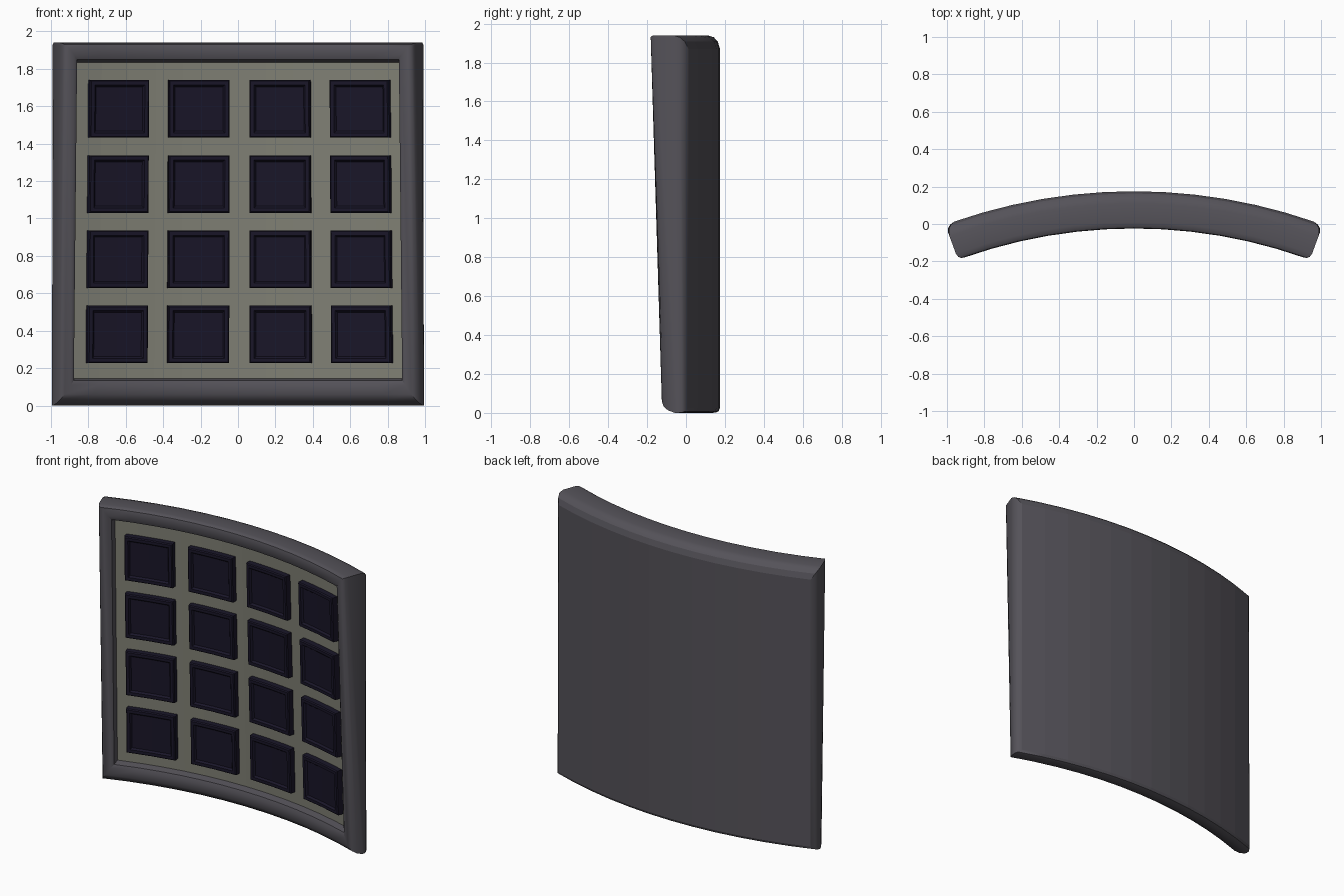
import bpy, math

if "Cube" in bpy.data.objects:
    bpy.data.objects.remove(bpy.data.objects["Cube"])

R, CY, H = 2.93, 0.175 - 2.93, 1.94   # back radius, arc centre, height
U = 1.030                             # half arc length along the back


def material(name, rgb):
    m = bpy.data.materials.new(name)
    m.diffuse_color = (*rgb, 1)
    m.use_nodes = True
    m.node_tree.nodes["Principled BSDF"].inputs["Base Color"].default_value = m.diffuse_color
    return m


def bend(u, d, z):
    """Wrap a flat point (arc length, depth from back, height) round the curve."""
    a, r = u / R, R - d
    return (r * math.sin(a), CY + r * math.cos(a), z)


def build(name, loops, n, mat, back=False, front=False):
    """Skin rectangular loops (u0, u1, z0, z1, depth_low, depth_high), back to front."""
    verts, faces, m = [], [], 2 * n + 2
    for u0, u1, z0, z1, d0, d1 in loops:
        us = [u0 + (u1 - u0) * i / n for i in range(n + 1)]
        verts += [bend(u, d0, z0) for u in us] + [bend(u, d1, z1) for u in reversed(us)]
    for k in range(len(loops) - 1):
        a, b = k * m, (k + 1) * m
        for i in range(m):
            j = (i + 1) % m
            faces.append((a + i, a + j, b + j, b + i))
    e = (len(loops) - 1) * m
    for i in range(n):
        quad = (i, i + 1, m - 2 - i, m - 1 - i)
        if back:
            faces.append(quad[::-1])
        if front:
            faces.append(tuple(e + v for v in quad))
    mesh = bpy.data.meshes.new(name)
    mesh.from_pydata(verts, [], faces)
    mesh.materials.append(mat)
    ob = bpy.data.objects.new(name, mesh)
    bpy.context.collection.objects.link(ob)
    return ob


def panel_depth(z):
    return 0.08 + 0.06 * z / H


frame_mat = material("frame_grey", (0.09, 0.085, 0.1))
panel_mat = material("panel_grey", (0.22, 0.22, 0.18))
key_mat = material("key_dark", (0.01, 0.008, 0.022))

# Curved shell with rounded rim: inset, low z, high z, depth low, depth high
rim = [
    (0.050, 0.025, 1.870, 0.000, 0.000),
    (0.025, 0.008, 1.908, 0.008, 0.012),
    (0.008, 0.002, 1.930, 0.022, 0.032),
    (0.000, 0.000, 1.940, 0.042, 0.065),
    (0.000, 0.000, 1.940, 0.055, 0.165),
    (0.006, 0.012, 1.937, 0.095, 0.184),
    (0.018, 0.032, 1.930, 0.124, 0.195),
    (0.038, 0.060, 1.915, 0.141, 0.199),
    (0.075, 0.110, 1.875, 0.142, 0.198),
    (0.095, 0.135, 1.850, 0.132, 0.188),
    (0.103, 0.145, 1.835, panel_depth(0.145), panel_depth(1.835)),
]
shell = build("frame", [(i - U, U - i, a, b, c, d) for i, a, b, c, d in rim],
              12, frame_mat, back=True)
bpy.ops.object.select_all(action='DESELECT')
shell.select_set(True)
bpy.context.view_layer.objects.active = shell
bpy.ops.object.shade_smooth_by_angle(angle=math.radians(35))
for p in shell.data.polygons:          # faceted back strips
    if p.normal.y > 0.9:
        p.use_smooth = False

# Recessed panel sheet
build("panel", [(0.103 - U, U - 0.103, 0.145, 1.835,
                 panel_depth(0.145), panel_depth(1.835))], 12, panel_mat, front=True)


# Raised keys with a shallow sunken face
def key_loop(u, z, hw, hh, lift):
    return (u - hw, u + hw, z - hh, z + hh,
            panel_depth(z - hh) + lift, panel_depth(z + hh) + lift)


steps = [(0.000, -0.005), (0.000, 0.038), (0.006, 0.045),
         (0.026, 0.045), (0.036, 0.032)]
for row in range(4):
    for col in range(4):
        u, z = 0.008 + (col - 1.5) * 0.458, 0.380 + row * 0.402
        build(f"key_{row + 1}_{col + 1}",
              [key_loop(u, z, 0.172 - s, 0.154 - s, h) for s, h in steps],
              2, key_mat, front=True)
